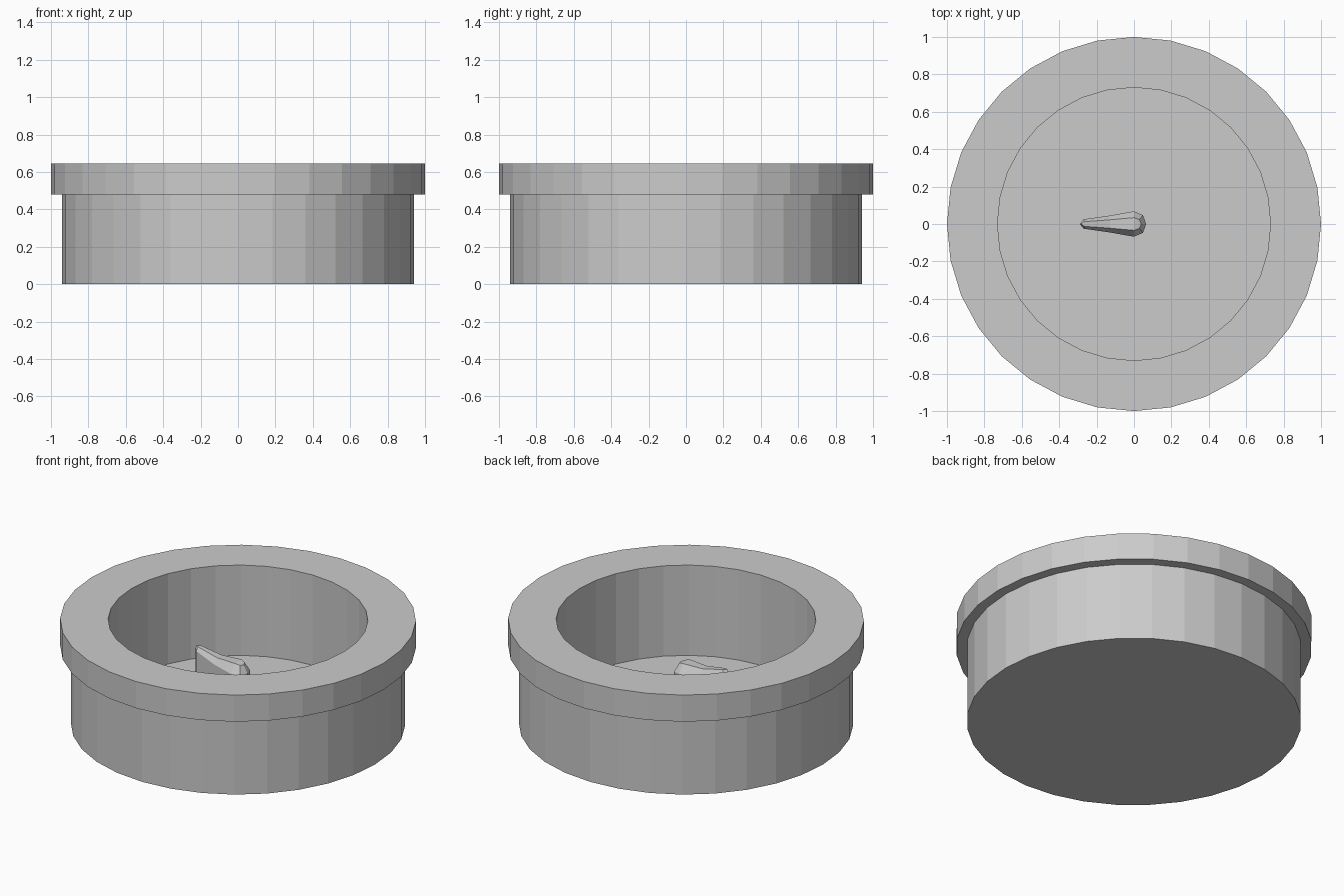
import bpy, bmesh, math

if "Cube" in bpy.data.objects:
    bpy.data.objects.remove(bpy.data.objects["Cube"])

SIDES = 32


def make_object(name, bm):
    bmesh.ops.recalc_face_normals(bm, faces=bm.faces)
    mesh = bpy.data.meshes.new(name)
    bm.to_mesh(mesh)
    bm.free()
    obj = bpy.data.objects.new(name, mesh)
    bpy.context.collection.objects.link(obj)
    return obj


def bridge(bm, lower, upper):
    n = len(lower)
    for i in range(n):
        j = (i + 1) % n
        bm.faces.new((lower[i], lower[j], upper[j], upper[i]))


def lathe(name, profile):
    """Turn an (r, z) profile into a flat-faced solid, capped at both ends."""
    bm = bmesh.new()
    rings = []
    for r, z in profile:
        rings.append([bm.verts.new((r * math.cos(2 * math.pi * i / SIDES),
                                    r * math.sin(2 * math.pi * i / SIDES), z))
                      for i in range(SIDES)])
    for a, b in zip(rings, rings[1:]):
        bridge(bm, a, b)
    bm.faces.new(rings[0])
    bm.faces.new(rings[-1])
    return make_object(name, bm)


# Basin: outer wall, overhanging lip, straight inner wall and floor
lathe("basin", [(0.94, 0.0), (0.94, 0.48), (1.0, 0.48), (1.0, 0.645),
                (0.73, 0.645), (0.73, 0.085)])

# Central spout: teardrop plan (x, half width, shoulder height, crown height)
half = [(0.065, 0.0, 0.33, 0.375), (0.048, 0.047, 0.33, 0.38),
        (0.0, 0.068, 0.335, 0.388), (-0.13, 0.045, 0.35, 0.385),
        (-0.27, 0.025, 0.39, 0.412), (-0.29, 0.0, 0.395, 0.412)]
outline = half + [(x, -w, s, c) for x, w, s, c in half[-2:0:-1]]

bm = bmesh.new()
base = [bm.verts.new((x, w, 0.08)) for x, w, s, c in outline]
shoulder = [bm.verts.new((x, w, s)) for x, w, s, c in outline]
crown = [bm.verts.new((x * (0.6 if x > 0 else 0.98), w * 0.5, c))
         for x, w, s, c in outline]
bridge(bm, base, shoulder)
bridge(bm, shoulder, crown)
bm.faces.new(base)
top = bm.faces.new(crown)
bmesh.ops.triangulate(bm, faces=[top])
make_object("spout", bm)
